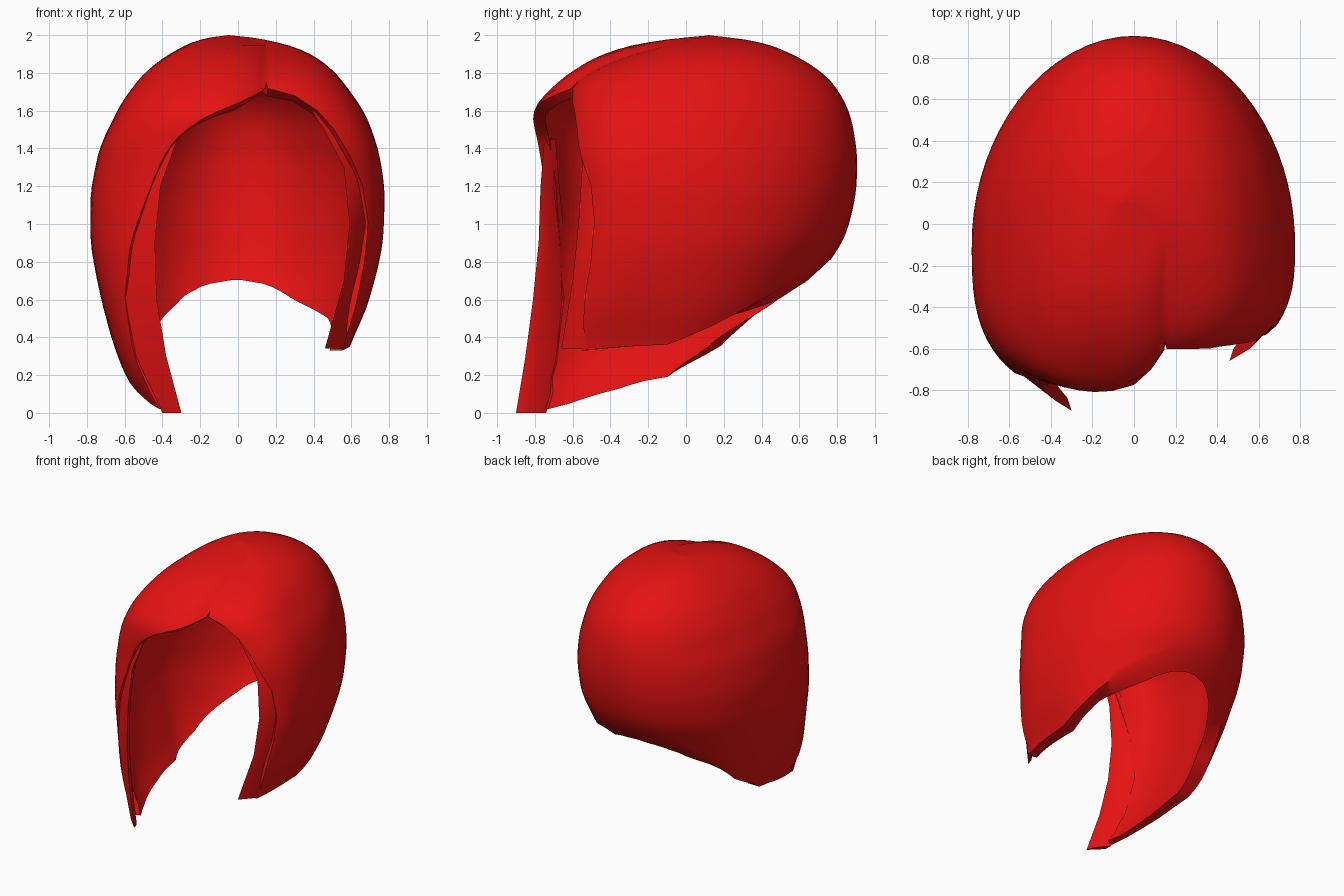
import bpy, bmesh, math

if "Cube" in bpy.data.objects:
    bpy.data.objects.remove(bpy.data.objects["Cube"])

red = bpy.data.materials.new("hair_red")
red.diffuse_color = (0.78, 0.006, 0.006, 1)
red.use_nodes = True
red.node_tree.nodes["Principled BSDF"].inputs["Base Color"].default_value = red.diffuse_color


def interp(table, k):
    """Piecewise linear lookup in ascending (key, value) pairs."""
    if k <= table[0][0]:
        return table[0][1]
    for (a, va), (b, vb) in zip(table, table[1:]):
        if k <= b:
            return va + (vb - va) * (k - a) / (b - a)
    return table[-1][1]


def ramp(v, a, b):
    return max(0, min(1, (v - a) / (b - a)))


def soft(table, k):
    """Lookup with rounded corners, sharpening towards the crown."""
    h = max(0, min(.06, (2 - k) * .45, k * .5))
    return sum(interp(table, k + h * o) * .2 for o in (-1, -.5, 0, .5, 1))


# Horizontal ring extents by height
LEFT = [(0, -.48), (.05, -.5), (.18, -.59), (.36, -.66), (.62, -.73), (.88, -.78), (1.16, -.783),
        (1.41, -.733), (1.65, -.615), (1.83, -.475), (1.95, -.28), (1.985, -.17), (2, -.05)]
RIGHT = [(.33, .58), (.55, .68), (.77, .743), (.92, .77), (1.18, .778), (1.38, .748), (1.57, .683),
         (1.69, .605), (1.84, .485), (1.92, .36), (1.955, .24), (1.985, .1), (2, -.05)]
BACK = [(0, .25), (.35, .45), (.57, .62), (.7, .7), (.82, .77), (.9, .83), (1.03, .873),
        (1.18, .903), (1.37, .908), (1.57, .875), (1.71, .81), (1.82, .71), (1.92, .53), (1.97, .37), (2, .12)]
FRONT_L = [(0, -1), (.3, -.95), (.6, -.87), (.9, -.83), (1.2, -.8), (1.6, -.82), (1.7, -.74),
           (1.84, -.57), (1.93, -.38), (1.98, -.1), (2, .12)]
FRONT_R = [(.33, -.9), (.8, -.71), (1.2, -.65), (1.35, -.68), (1.55, -.65), (1.7, -.63), (1.77, -.57),
           (1.86, -.42), (1.94, -.15), (1.98, .03), (2, .12)]
MID_X = [(1.85, 0), (2, -.05)]
MID_Y = [(1.5, -.1), (1.8, 0), (1.95, .1), (2, .12)]
# Face opening: left and right edge x by height, meeting at the parting
EDGE_L = [(0, -.4), (.05, -.44), (.3, -.55), (.6, -.6), (.9, -.57), (1.1, -.5), (1.28, -.43), (1.4, -.37),
          (1.48, -.3), (1.55, -.2), (1.6, -.1), (1.66, .05), (1.72, .15)]
EDGE_R = [(.33, .55), (.55, .62), (.8, .67), (1, .69), (1.2, .66), (1.35, .6), (1.5, .51),
          (1.6, .42), (1.68, .3), (1.72, .15)]
# Lower hem height around the head, left front to right front
HEM = [(0, .02), (.12, .13), (.18, .22), (.287, .36), (.354, .58), (.42, .74), (.47, .8), (.53, .82),
       (.59, .8), (.634, .74), (.709, .6), (.8, .46), (.866, .39), (.9, .36), (1, .33)]


def ring_angle(x, z):
    d = x - interp(MID_X, z)
    w = abs(soft(RIGHT if d > 0 else LEFT, z) - interp(MID_X, z)) + 1e-6
    return math.copysign(math.asin(min(1, abs(d) / w) ** 1.5), d)


def ring_point(t, z, front):
    cx, cy = interp(MID_X, z), interp(MID_Y, z)
    s, c = math.sin(t), math.cos(t)
    p = 2 / 3 if c > 0 else 1          # squarer in front, round behind
    side = soft(RIGHT if s > 0 else LEFT, z)
    end = soft(front if c > 0 else BACK, z)
    return cx + (side - cx) * abs(s) ** p, cy + (end - cy) * abs(c) ** p


def hair_point(u, z):
    part = min(.15, interp(MID_X, z) + .6 * (soft(RIGHT, z) - interp(MID_X, z)))
    tl = ring_angle(min(interp(EDGE_L, z), part), z)
    tr = ring_angle(max(interp(EDGE_R, z), part) if z < 1.72 else part, z)
    t = tl + (tr - 2 * math.pi - tl) * u
    x, y = ring_point(t, z, FRONT_L if u < .5 else FRONT_R)
    if u < .4 and z > 1.5 and x > part - .25 and math.cos(t) > 0:
        # left side rolls down into the parting
        k = ramp(x, part - .25, part) ** 3
        y += (ring_point(ring_angle(part, z), z, FRONT_R)[1] - y) * k
    return x, y, z


def finish(name, bm):
    me = bpy.data.meshes.new(name)
    bm.to_mesh(me)
    bm.free()
    ob = bpy.data.objects.new(name, me)
    bpy.context.collection.objects.link(ob)
    me.materials.append(red)
    bpy.ops.object.select_all(action='DESELECT')
    ob.select_set(True)
    bpy.context.view_layer.objects.active = ob
    bpy.ops.object.shade_smooth_by_angle(angle=math.radians(42))


# Main hair shell: grid of rings from crown to hem
COLS, TOP, LOW, SPLIT = 64, 24, 14, 1.2
bm = bmesh.new()
rows = []
for r in range(TOP + LOW + 1):
    row = []
    for c in range(COLS + 1):
        u = c / COLS
        u = .4 * u + .6 * u * u * (3 - 2 * u)     # denser near the opening
        if r <= TOP:
            z = 2 - (2 - SPLIT) * (r / TOP) ** 1.7
        else:
            z = SPLIT + (interp(HEM, u) - SPLIT) * (r - TOP) / LOW
        row.append(bm.verts.new(hair_point(u, z)))
    rows.append(row)
for a, b in zip(rows, rows[1:]):
    for c in range(COLS):
        bm.faces.new((a[c], a[c + 1], b[c + 1], b[c]))
bmesh.ops.remove_doubles(bm, verts=bm.verts, dist=.001)
bm.normal_update()

# Inner lining: thicker towards the back, hanging lower at the nape
outer_faces = list(bm.faces)
lining = {}
for v in list(bm.verts):
    n, co = v.normal.copy(), v.co
    n.z *= ramp(co.z, .8, 1.4)
    thick = .065 + .045 * ramp(co.y, -.6, -.1) + .04 * ramp(co.y, 0, .6)
    p = co - n * thick
    p.z -= .12 * ramp(co.y, .2, .6) * ramp(co.z, 1.3, .8)
    lining[v] = bm.verts.new(p)
rim = [e.link_loops[0] for e in bm.edges if len(e.link_faces) == 1]
rim = [(l.vert, l.link_loop_next.vert) for l in rim]
for f in outer_faces:
    bm.faces.new([lining[v] for v in reversed(f.verts)])
for a, b in rim:
    bm.faces.new((b, a, lining[a], lining[b]))
finish("hair_shell", bm)


def strand(name, sections, depth):
    """Flat lock of hair lofted through (z, outer x, inner x, outer y, inner y)."""
    bm = bmesh.new()
    loops = []
    for z, xo, xi, yo, yi in sections:
        pts = [(xo, yo), (xi, yi), (xi + .02 * math.copysign(1, xi), yi + depth), (xo, yo + depth)]
        loops.append([bm.verts.new((x, y, z)) for x, y in pts])
    for a, b in zip(loops, loops[1:]):
        for i in range(4):
            j = (i + 1) % 4
            bm.faces.new((a[i], a[j], b[j], b[i]))
    bm.faces.new(loops[0])
    bm.faces.new(loops[-1])
    bmesh.ops.recalc_face_normals(bm, faces=bm.faces)
    finish(name, bm)


# Front locks tucked just inside each edge of the face opening
strand("left_front_lock", [(1.45, -.34, -.32, -.75, -.75), (1.2, -.47, -.41, -.73, -.77),
                           (.9, -.57, -.44, -.7, -.78), (.6, -.6, -.43, -.68, -.81),
                           (.3, -.54, -.38, -.71, -.85), (0, -.4, -.3, -.8, -.9)], .06)
strand("right_front_lock", [(1.63, .39, .37, -.57, -.57), (1.5, .51, .455, -.54, -.56),
                            (1.3, .62, .56, -.5, -.55), (1, .68, .59, -.47, -.57),
                            (.7, .645, .56, -.47, -.6), (.34, .56, .46, -.55, -.66)], .06)
